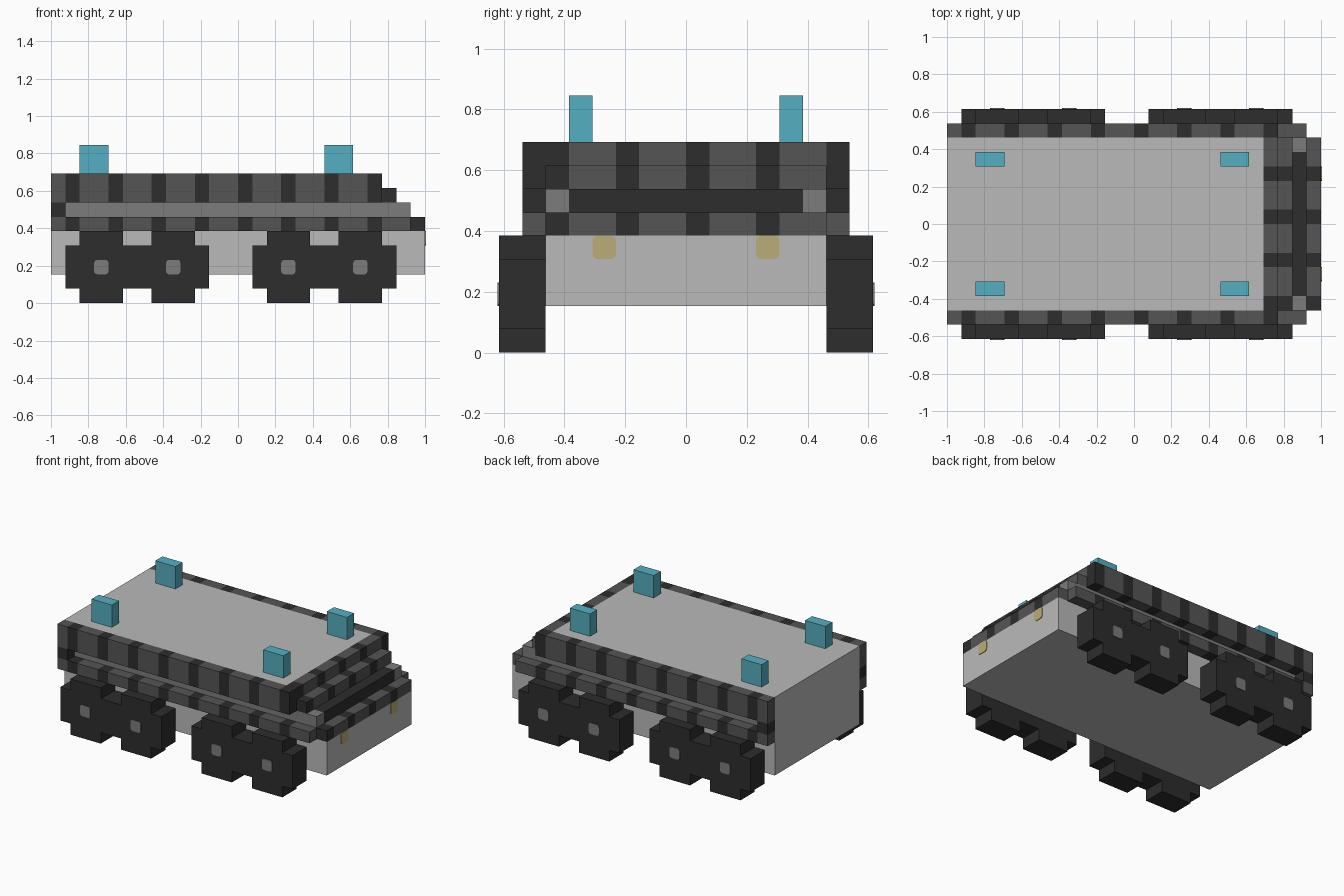
import bpy, bmesh
from mathutils import Vector

cube = bpy.data.objects.get("Cube")
if cube:
    bpy.data.objects.remove(cube, do_unlink=True)

U = 1 / 13  # one grid cell of the blocky model


def material(name, rgb):
    m = bpy.data.materials.new(name)
    m.use_nodes = True
    m.diffuse_color = (*rgb, 1)
    bsdf = m.node_tree.nodes["Principled BSDF"]
    bsdf.inputs["Base Color"].default_value = (*rgb, 1)
    bsdf.inputs["Roughness"].default_value = 0.8
    return m


LIGHT = material("light grey", (0.49, 0.49, 0.49))
MID = material("mid grey", (0.202, 0.202, 0.202))
STONE = material("dark grey", (0.091, 0.091, 0.091))
BLACK = material("charcoal", (0.026, 0.026, 0.026))
TEAL = material("teal", (0.089, 0.429, 0.533))
YELLOW = material("dull yellow", (0.497, 0.423, 0.188))


def finish(name, bm, mats):
    bmesh.ops.recalc_face_normals(bm, faces=bm.faces)
    bmesh.ops.scale(bm, vec=(U, U, U), verts=bm.verts)
    me = bpy.data.meshes.new(name)
    bm.to_mesh(me)
    bm.free()
    for m in mats:
        me.materials.append(m)
    ob = bpy.data.objects.new(name, me)
    bpy.context.collection.objects.link(ob)
    return ob


def block(name, lo, hi, mats, cuts=(), rule=None, round_axis=None):
    """Box in cell units, optionally sliced, coloured by rule or rounded."""
    bm = bmesh.new()
    bmesh.ops.create_cube(bm, size=1)
    lo, hi = Vector(lo), Vector(hi)
    for v in bm.verts:
        v.co = (lo + hi) / 2 + v.co * (hi - lo)
    if round_axis is not None:
        edges = [e for e in bm.edges
                 if abs((e.verts[0].co - e.verts[1].co).normalized()[round_axis]) > 0.9]
        bmesh.ops.bevel(bm, geom=edges, offset=0.2, segments=2, profile=0.5, affect='EDGES')
    for axis, pos in cuts:
        co, no = Vector(), Vector()
        co[axis], no[axis] = pos, 1
        bmesh.ops.bisect_plane(bm, geom=bm.verts[:] + bm.edges[:] + bm.faces[:],
                               plane_co=co, plane_no=no)
    if rule:
        for f in bm.faces:
            f.material_index = rule(f.calc_center_median())
    return finish(name, bm, mats)


def striped(name, lo, hi, axis):
    """Trim with a charcoal cell at every third grid position along an axis."""
    cuts = [(axis, i) for i in range(lo[axis] + 1, hi[axis]) if i % 3 < 2]

    def rule(c):
        pos = min(max(c[axis], lo[axis] + 0.01), hi[axis] - 0.01)
        return int(pos % 3 < 1)
    return block(name, lo, hi, [STONE, BLACK], cuts, rule)


# Hull and deck
block("lower_hull", (-13, -6, 2), (13, 6, 5), [LIGHT])
block("rear_hull", (-13, -6, 5), (-12, 6, 7), [LIGHT])
block("deck", (-13, -6, 7), (9, 6, 9), [LIGHT])
block("inner_floor", (-12, -6, 5), (12, 6, 6), [STONE])

# Recessed waist band with a charcoal nose panel
block("waist_band", (-12, -6, 6), (12, 6, 7), [MID, BLACK],
      [(0, 11), (1, -5), (1, 5)], lambda c: int(c.x > 11 and abs(c.y) < 5))

# Stepped nose trim
striped("nose_trim_low", (12, -6, 5), (13, 6, 6), 1)
striped("nose_trim_step", (10, -6, 7), (11, 6, 8), 1)
striped("nose_trim_top", (9, -6, 7), (10, 6, 9), 1)

# Outline of a joined pair of blocky wheels (x, z)
WHEELS = [(0, 1), (1, 1), (1, 0), (4, 0), (4, 1), (6, 1), (6, 0), (9, 0), (9, 1), (10, 1),
          (10, 4), (9, 4), (9, 5), (6, 5), (6, 4), (4, 4), (4, 5), (1, 5), (1, 4), (0, 4)]


def wheel_pair(name, x0, y0):
    bm = bmesh.new()
    face = bm.faces.new([bm.verts.new((x0 + x, y0, z)) for x, z in WHEELS])
    ext = bmesh.ops.extrude_face_region(bm, geom=[face])
    bmesh.ops.translate(bm, vec=(0, 2, 0),
                        verts=[g for g in ext["geom"] if isinstance(g, bmesh.types.BMVert)])
    return finish(name, bm, [BLACK])


for side, s in (("left", 1), ("right", -1)):
    y0, y1 = sorted((6 * s, 7 * s))
    # Side trims
    striped(f"side_trim_low_{side}", (-13, y0, 5), (12, y1, 6), 0)
    striped(f"side_trim_top_{side}", (-13, y0, 7), (10, y1, 9), 0)
    block(f"rear_trim_link_{side}", (-13, y0, 6), (-12, y1, 7), [BLACK])

    # Wheels and hub plates
    for end, x0 in (("rear", -12), ("front", 1)):
        wheel_pair(f"{end}_wheels_{side}", x0, min(6 * s, 8 * s))
        for n, dx in enumerate((2, 7)):
            a, b = sorted((7.98 * s, 8.06 * s))
            block(f"{end}_hub_{n + 1}_{side}", (x0 + dx, a, 2), (x0 + dx + 1, b, 3),
                  [MID], round_axis=1)

    # Deck posts
    a, b = sorted((4 * s, 5 * s))
    for end, x0 in (("rear", -11), ("front", 6)):
        block(f"{end}_post_{side}", (x0, a, 9), (x0 + 2, b, 11), [TEAL])

    # Nose lamps
    a, b = sorted((3 * s, 4 * s))
    block(f"nose_lamp_{side}", (12.98, a, 4), (13.05, b, 5), [YELLOW], round_axis=0)
